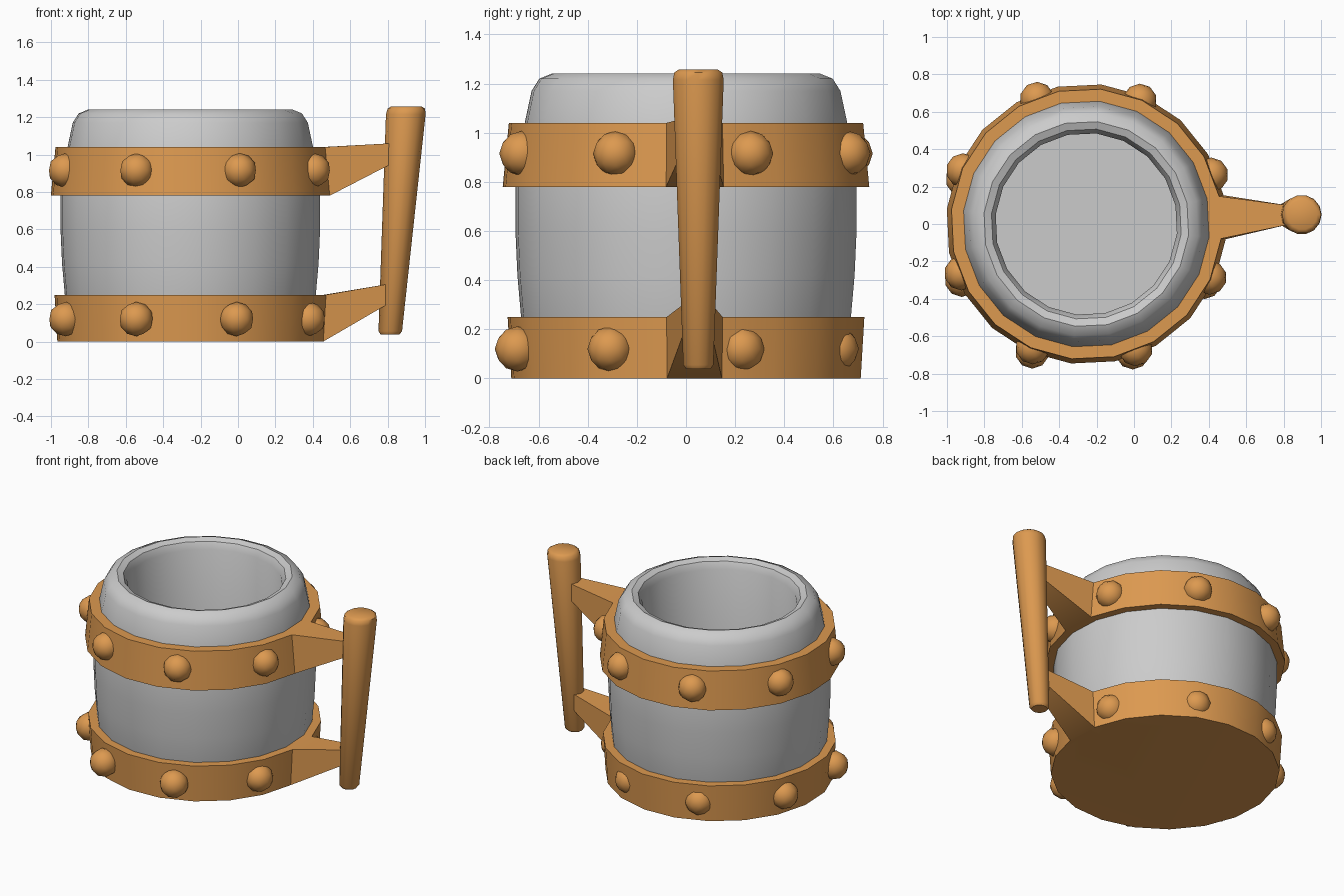
import bpy, bmesh, math
from mathutils import Vector

if "Cube" in bpy.data.objects:
    bpy.data.objects.remove(bpy.data.objects["Cube"])

CX = -0.255                 # mug axis
SIDES = 20
TURN = math.radians(2.8)    # whole mug is turned slightly so a band face meets the handle

wood = bpy.data.materials.new("wood")
wood.diffuse_color = (0.72, 0.32, 0.08, 1)
wood.use_nodes = True
wood.node_tree.nodes["Principled BSDF"].inputs["Base Color"].default_value = wood.diffuse_color


def finish(name, bm, mat=None, angle=42):
    bmesh.ops.recalc_face_normals(bm, faces=bm.faces[:])
    me = bpy.data.meshes.new(name)
    bm.to_mesh(me)
    bm.free()
    ob = bpy.data.objects.new(name, me)
    bpy.context.collection.objects.link(ob)
    if mat:
        me.materials.append(mat)
    bpy.ops.object.select_all(action='DESELECT')
    ob.select_set(True)
    bpy.context.view_layer.objects.active = ob
    bpy.ops.object.shade_smooth_by_angle(angle=math.radians(angle))
    return ob


def lathe(bm, profile, closed=False, cap_start=False, cap_end=False):
    rings = []
    for r, z in profile:
        ring = []
        for i in range(SIDES):
            a = TURN + 2 * math.pi * (i + 0.5) / SIDES
            ring.append(bm.verts.new((CX + r * math.cos(a), r * math.sin(a), z)))
        rings.append(ring)
    pairs = list(zip(rings, rings[1:]))
    if closed:
        pairs.append((rings[-1], rings[0]))
    for a, b in pairs:
        for i in range(SIDES):
            j = (i + 1) % SIDES
            bm.faces.new((a[i], a[j], b[j], b[i]))
    if cap_start:
        bm.faces.new(rings[0][::-1])
    if cap_end:
        bm.faces.new(rings[-1])


def add_bracket(bm, x_end, z_low, z_high):
    # pull the outer band face nearest the handle out into a tapered arm
    face = max(bm.faces, key=lambda f: f.calc_center_median().x)
    mid = face.calc_center_median().z
    new = bmesh.ops.extrude_discrete_faces(bm, faces=[face])["faces"][0]
    for v in new.verts:
        side = 1 if v.co.y > 0.035 else -1
        v.co = Vector((x_end, 0.048 + side * 0.052, z_high if v.co.z > mid else z_low))


# mug body with rounded lip and hollow inside
bm = bmesh.new()
lathe(bm, [(0.63, 0.04), (0.675, 0.25), (0.69, 0.42), (0.698, 0.6), (0.698, 0.8),
           (0.66, 1.04), (0.632, 1.17), (0.6, 1.22), (0.55, 1.24), (0.51, 1.225),
           (0.487, 1.18), (0.487, 0.15)], cap_start=True, cap_end=True)
finish("mug_body", bm)

# upper band with handle bracket
bm = bmesh.new()
lathe(bm, [(0.6, 0.78), (0.75, 0.78), (0.725, 1.04), (0.6, 1.04)], closed=True)
add_bracket(bm, 0.82, 0.95, 1.06)
finish("upper_band", bm, wood)

# lower band, closed underneath
bm = bmesh.new()
lathe(bm, [(0.715, 0.0), (0.73, 0.25), (0.6, 0.25)], cap_start=True)
add_bracket(bm, 0.8, 0.2, 0.307)
finish("lower_band", bm, wood)

# tapered, leaning handle with softened ends: (x, z, radius)
bm = bmesh.new()
rings = []
for x, z, r in [(0.813, 0.038, 0.05), (0.814, 0.055, 0.063), (0.897, 1.215, 0.106),
                (0.9, 1.245, 0.1), (0.9, 1.258, 0.08)]:
    rings.append([bm.verts.new((x + r * math.cos(a), 0.05 + r * math.sin(a), z))
                  for a in (2 * math.pi * i / 14 for i in range(14))])
for a, b in zip(rings, rings[1:]):
    for i in range(14):
        j = (i + 1) % 14
        bm.faces.new((a[i], a[j], b[j], b[i]))
bm.faces.new(rings[0][::-1])
bm.faces.new(rings[-1])
finish("handle", bm, wood, 50)

# eight round studs on each band: (name, centre x, centre y, height, ring radius, start angle)
for name, x, y, z, rad, start in [("upper_stud", CX, 0.0, 0.915, 0.718, 21.5),
                                  ("lower_stud", -0.27, -0.035, 0.12, 0.702, 22.0)]:
    for k in range(8):
        a = math.radians(start + 45 * k)
        bm = bmesh.new()
        bmesh.ops.create_icosphere(bm, subdivisions=2, radius=0.092)
        bmesh.ops.translate(bm, verts=bm.verts[:],
                            vec=(x + rad * math.cos(a), y + rad * math.sin(a), z))
        finish(f"{name}_{k + 1}", bm, wood, 60)
